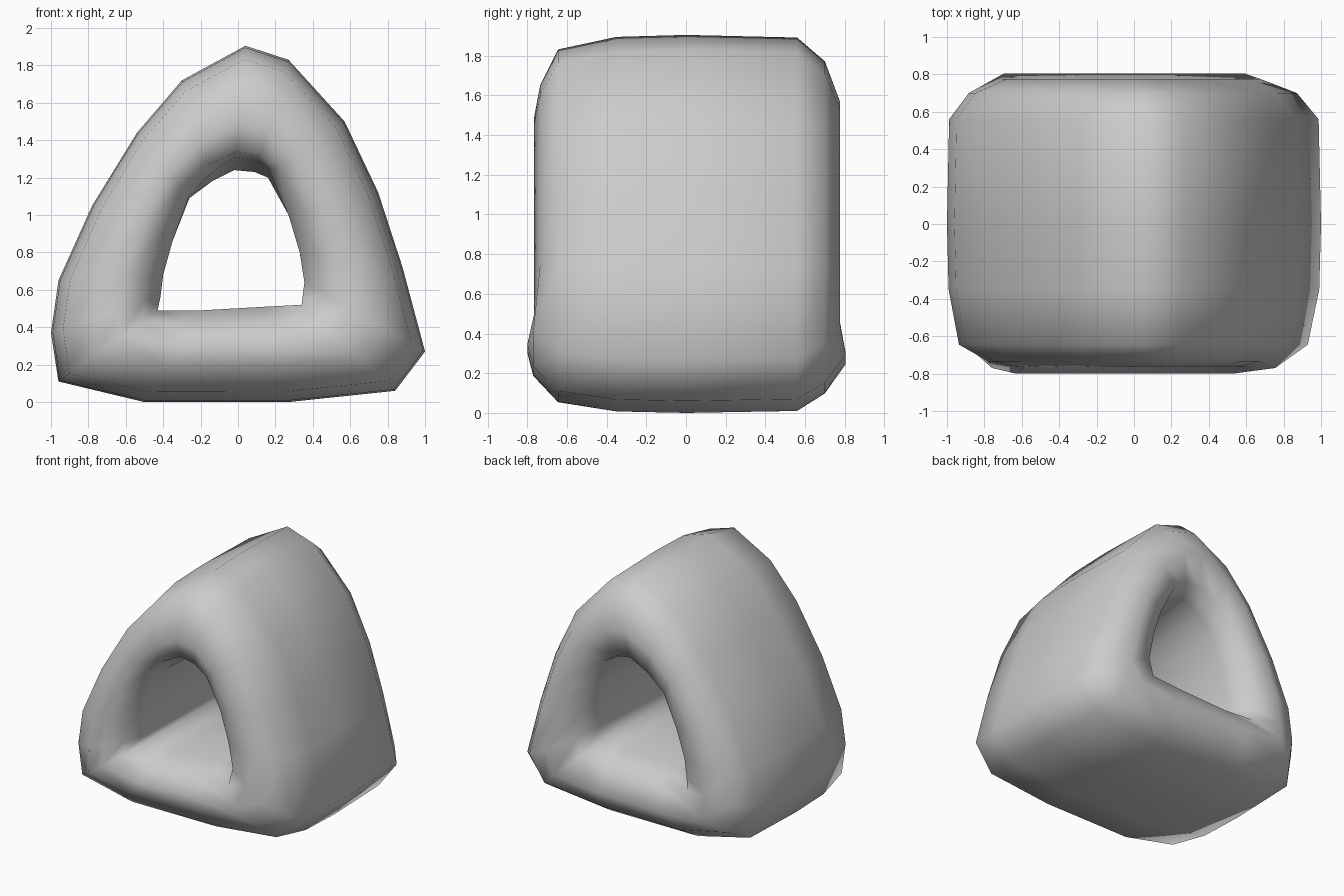
import bpy, bmesh
from mathutils import Vector

# Matching outer and opening profiles (x, z), clockwise from the top
OUTER = [(0.04, 1.905), (0.27, 1.83), (0.57, 1.5), (0.75, 1.12), (0.88, 0.72),
         (1.0, 0.27), (0.84, 0.06), (0.27, 0.0), (-0.5, 0.0), (-0.96, 0.11),
         (-1.0, 0.37), (-0.96, 0.65), (-0.78, 1.05), (-0.54, 1.44), (-0.3, 1.72)]
INNER = [(-0.02, 1.24), (0.09, 1.23), (0.16, 1.2), (0.27, 1.0), (0.33, 0.8),
         (0.355, 0.64), (0.34, 0.52), (0.15, 0.51), (-0.2, 0.49), (-0.43, 0.49),
         (-0.415, 0.56), (-0.4, 0.68), (-0.35, 0.86), (-0.26, 1.09), (-0.14, 1.18)]

# Sweep around the wall: (blend from outer to inner, depth y)
WALL = [(0, 0), (0.015, -0.35), (0.11, -0.645), (0.38, -0.735), (0.62, -0.765),
        (0.85, -0.71), (1, -0.55), (1, 0), (1, 0.55), (0.85, 0.71),
        (0.5, 0.775), (0.2, 0.7), (0.02, 0.56)]


def wall_point(o, i, t, y):
    p = Vector(o).lerp(Vector(i), t)
    # the lower lip bulges slightly forward and back
    if p.y < 0.42 and 0.3 < t < 0.7:
        y += 0.03 if y > 0 else -0.035
    # the opening flares upward at both ends of the tunnel
    if t == 1 and abs(y) > 0.4:
        p.y += 0.35 * max(0, p.y - 1.05)
    return (p.x, y, p.y)


# Rounded triangular shell with a tunnel through it
bm = bmesh.new()
rings = [[bm.verts.new(wall_point(o, i, t, y)) for o, i in zip(OUTER, INNER)]
         for t, y in WALL]
n = len(OUTER)
for k, a in enumerate(rings):
    b = rings[(k + 1) % len(rings)]
    for j in range(n):
        m = (j + 1) % n
        bm.faces.new((a[j], a[m], b[m], b[j]))
bmesh.ops.recalc_face_normals(bm, faces=bm.faces)
for f in bm.faces:
    f.smooth = True

mesh = bpy.data.meshes.new("triangular_tunnel")
bm.to_mesh(mesh)
bm.free()
bpy.context.collection.objects.link(bpy.data.objects.new("triangular_tunnel", mesh))
